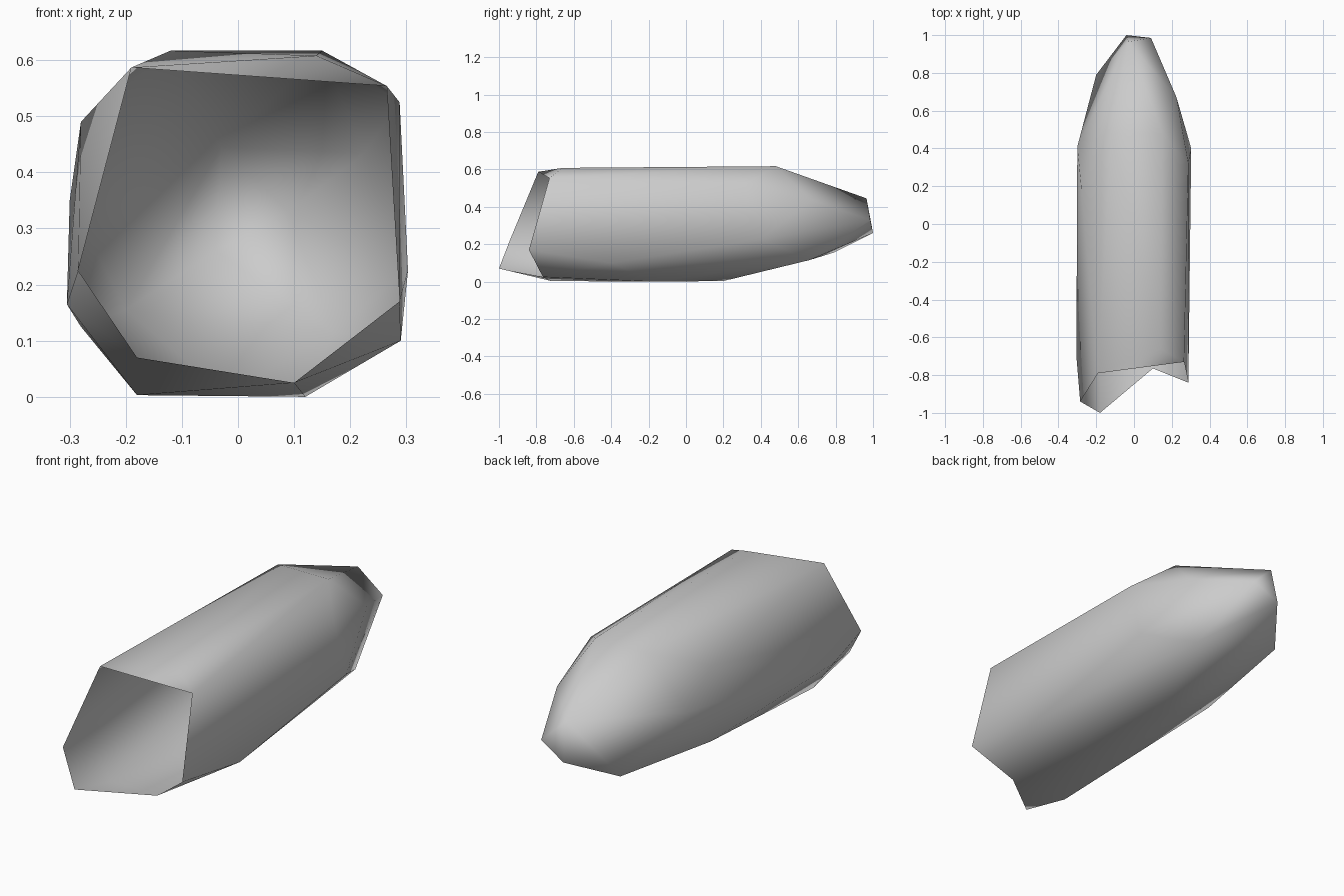
import bpy, bmesh

cube = bpy.data.objects.get("Cube")
if cube:
    bpy.data.objects.remove(cube, do_unlink=True)

# Uneven open rim at the front (x, y, z)
rim = [(-.18, -1, .07), (-.285, -.94, .225), (-.19, -.79, .587),
       (.265, -.73, .554), (.288, -.84, .17), (.1, -.765, .025)]
# Barrel of the casing, up to the shoulder
barrel = [(-.18, -.72, .003), (.14, -.66, .608), (-.305, -.7, .165),
          (.12, -.17, 0), (.29, -.4, .1), (-.02, .2, .003),
          (-.28, .21, .125), (-.28, .2, .49), (-.3, .41, .35),
          (-.12, .48, .617), (.15, .48, .617), (.288, .32, .525),
          (.303, .4, .225)]
# Tapered nose and its small blunt tip
nose = [(.17, .66, .115), (.225, .67, .434), (-.2, .79, .155),
        (-.03, .965, .445), (-.04, 1, .26), (.09, .985, .33)]

# Skin the points with the rim pressed flat, so that the rim stays one clean loop
bm = bmesh.new()
rim_verts = [bm.verts.new((x, -1, z)) for x, y, z in rim]
for p in barrel + nose:
    bm.verts.new(p)
bmesh.ops.convex_hull(bm, input=list(bm.verts))
bmesh.ops.delete(bm, geom=[v for v in bm.verts if not v.link_faces], context='VERTS')

# Open the front, then give the rim its uneven outline
cap = [f for f in bm.faces if all(v in rim_verts for v in f.verts)]
bmesh.ops.delete(bm, geom=cap, context='FACES')
for v, p in zip(rim_verts, rim):
    v.co = p
bmesh.ops.recalc_face_normals(bm, faces=list(bm.faces))
centre = sum((f.calc_center_median() for f in bm.faces), rim_verts[0].co * 0) / len(bm.faces)
if sum((f.calc_center_median() - centre).dot(f.normal) for f in bm.faces) < 0:
    bmesh.ops.reverse_faces(bm, faces=list(bm.faces))
for f in bm.faces:
    f.smooth = True

mesh = bpy.data.meshes.new("pointed_casing")
bm.to_mesh(mesh)
bm.free()
casing = bpy.data.objects.new("pointed_casing", mesh)
bpy.context.collection.objects.link(casing)

# Plain grey material
grey = bpy.data.materials.new("plain_grey")
grey.use_nodes = True
colour = (.6, .6, .6, 1)
grey.diffuse_color = colour
grey.node_tree.nodes["Principled BSDF"].inputs["Base Color"].default_value = colour
mesh.materials.append(grey)
